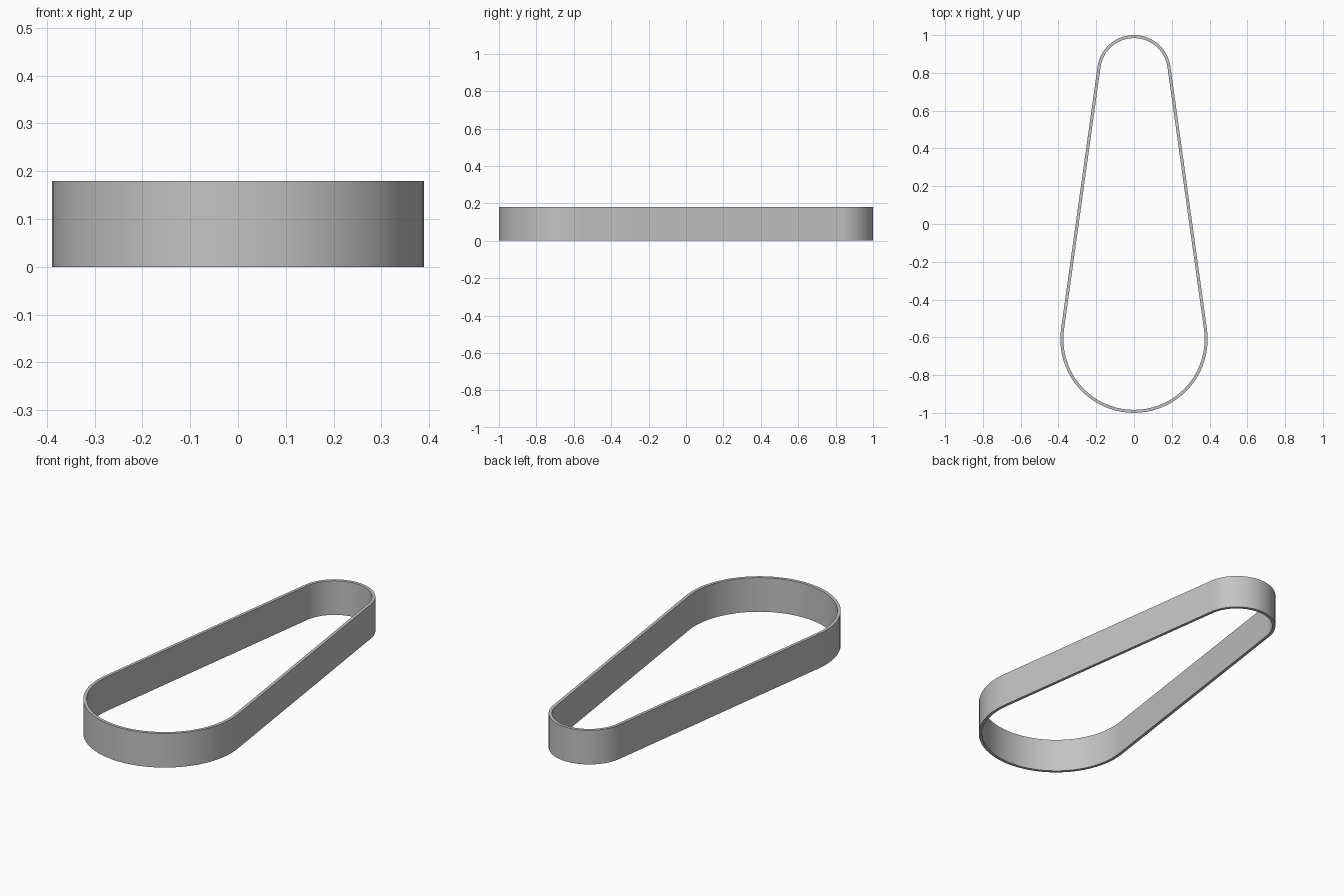
import bpy, bmesh, math

cube = bpy.data.objects.get("Cube")
if cube:
    bpy.data.objects.remove(cube, do_unlink=True)

HEIGHT, THICK = 0.18, 0.016
BIG_R, BIG_Y = 0.39, -0.61
SMALL_R, SMALL_Y = 0.195, 0.805
STEPS = 40

rubber = bpy.data.materials.new("belt_grey")
rubber.use_nodes = True
grey = (0.55, 0.55, 0.55, 1)
rubber.diffuse_color = grey
rubber.node_tree.nodes["Principled BSDF"].inputs["Base Color"].default_value = grey


def arc(radius, cy, start, end):
    angles = [start + (end - start) * i / STEPS for i in range(STEPS + 1)]
    return [(radius * math.cos(a), cy + radius * math.sin(a)) for a in angles]


def belt_loop(inset):
    # Two pulley arcs joined by their outer tangents
    tilt = math.asin((BIG_R - SMALL_R) / (SMALL_Y - BIG_Y))
    return (arc(SMALL_R - inset, SMALL_Y, tilt, math.pi - tilt)
            + arc(BIG_R - inset, BIG_Y, math.pi - tilt, 2 * math.pi + tilt))


# Belt: rectangular section swept round the loop
bm = bmesh.new()
rings = [[bm.verts.new((x, y, z)) for x, y in belt_loop(inset)]
         for inset, z in ((0, 0), (0, HEIGHT), (THICK, HEIGHT), (THICK, 0))]
count = len(rings[0])
for k in range(4):
    a, b = rings[k], rings[(k + 1) % 4]
    for i in range(count):
        j = (i + 1) % count
        bm.faces.new((a[i], a[j], b[j], b[i]))
bmesh.ops.recalc_face_normals(bm, faces=bm.faces)
mesh = bpy.data.meshes.new("drive_belt")
bm.to_mesh(mesh)
bm.free()
mesh.materials.append(rubber)
belt = bpy.data.objects.new("drive_belt", mesh)
bpy.context.collection.objects.link(belt)

bpy.ops.object.select_all(action="DESELECT")
belt.select_set(True)
bpy.context.view_layer.objects.active = belt
bpy.ops.object.shade_smooth_by_angle(angle=math.radians(30))
